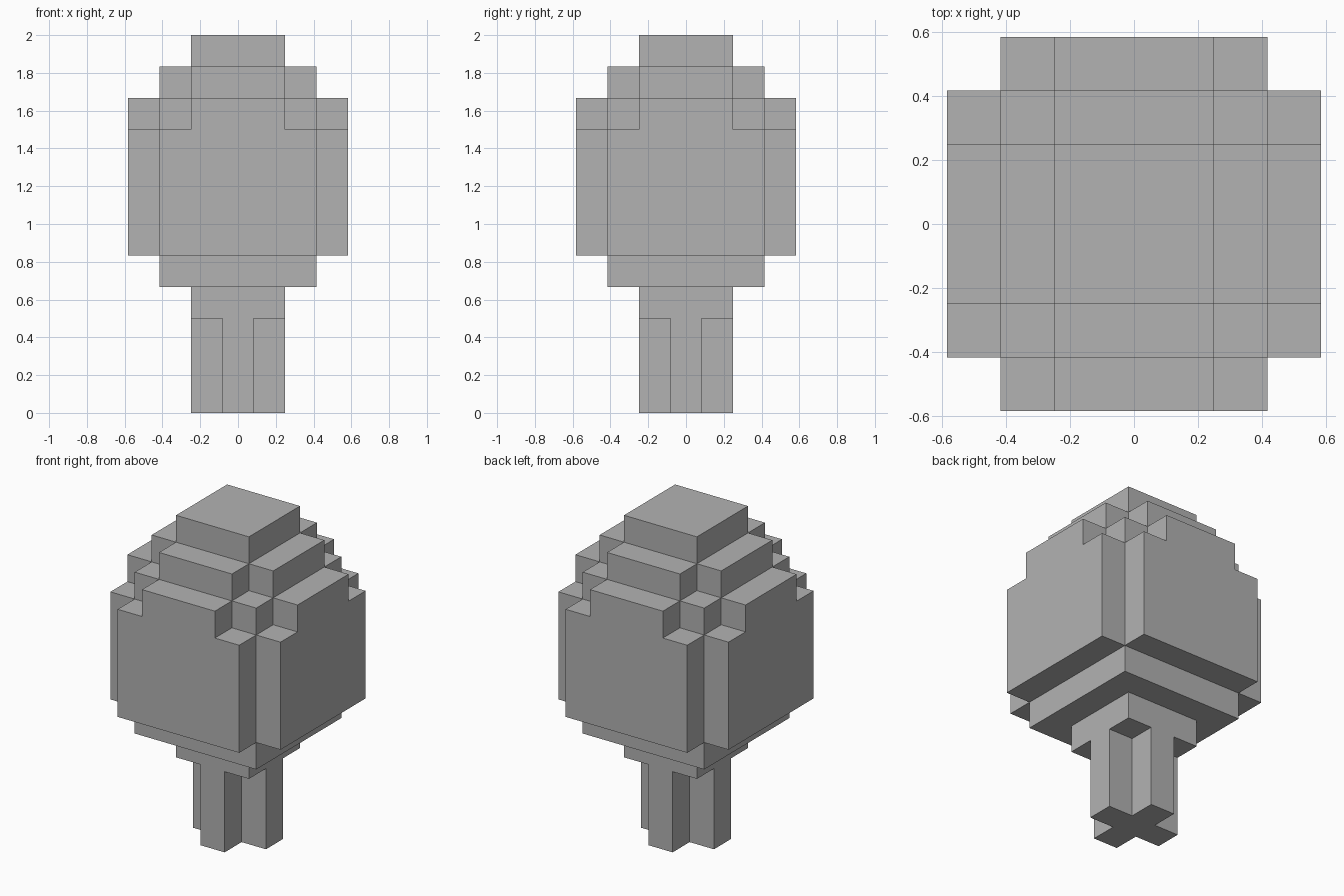
import bpy
import bmesh

cube = bpy.data.objects.get("Cube")
if cube:
    bpy.data.objects.remove(cube, do_unlink=True)

U = 1 / 6  # size of one block

grey = bpy.data.materials.new("plain_grey")
grey.use_nodes = True
colour = (0.448, 0.448, 0.448, 1)
grey.diffuse_color = colour
grey.node_tree.nodes["Principled BSDF"].inputs["Base Color"].default_value = colour


def stepped_outline(widths):
    """Outline with fourfold symmetry: half-widths from the outer arm to the core."""
    corner = []
    for i, w in enumerate(widths):
        partner = widths[-1 - i]
        if i:
            corner.append((w, widths[-i]))
        corner.append((w, partner))
    outline = []
    for _ in range(4):
        outline += corner
        corner = [(-y, x) for x, y in corner]
    return outline


def tier(name, widths, bottom, top):
    """Extrude a stepped outline between two heights, all in blocks."""
    bm = bmesh.new()
    verts = [bm.verts.new((x * U, y * U, bottom * U)) for x, y in stepped_outline(widths)]
    base = bm.faces.new(verts)
    result = bmesh.ops.extrude_face_region(bm, geom=[base], use_keep_orig=True)
    raised = [v for v in result["geom"] if isinstance(v, bmesh.types.BMVert)]
    bmesh.ops.translate(bm, verts=raised, vec=(0, 0, (top - bottom) * U))
    bmesh.ops.recalc_face_normals(bm, faces=bm.faces)
    mesh = bpy.data.meshes.new(name)
    bm.to_mesh(mesh)
    bm.free()
    mesh.materials.append(grey)
    obj = bpy.data.objects.new(name, mesh)
    bpy.context.collection.objects.link(obj)


# Trunk: cross-shaped stem with a square collar
tier("trunk_stem", [1.5, 0.5], 0, 3)
tier("trunk_collar", [1.5], 3, 4)

# Crown: stepped tiers from the underside to the tip
tier("crown_underside", [2.5], 4, 5)
tier("crown_body", [3.5, 2.5], 5, 9)
tier("crown_shoulder", [3.5, 2.5, 1.5], 9, 10)
tier("crown_upper", [2.5, 1.5], 10, 11)
tier("crown_tip", [1.5], 11, 12)
